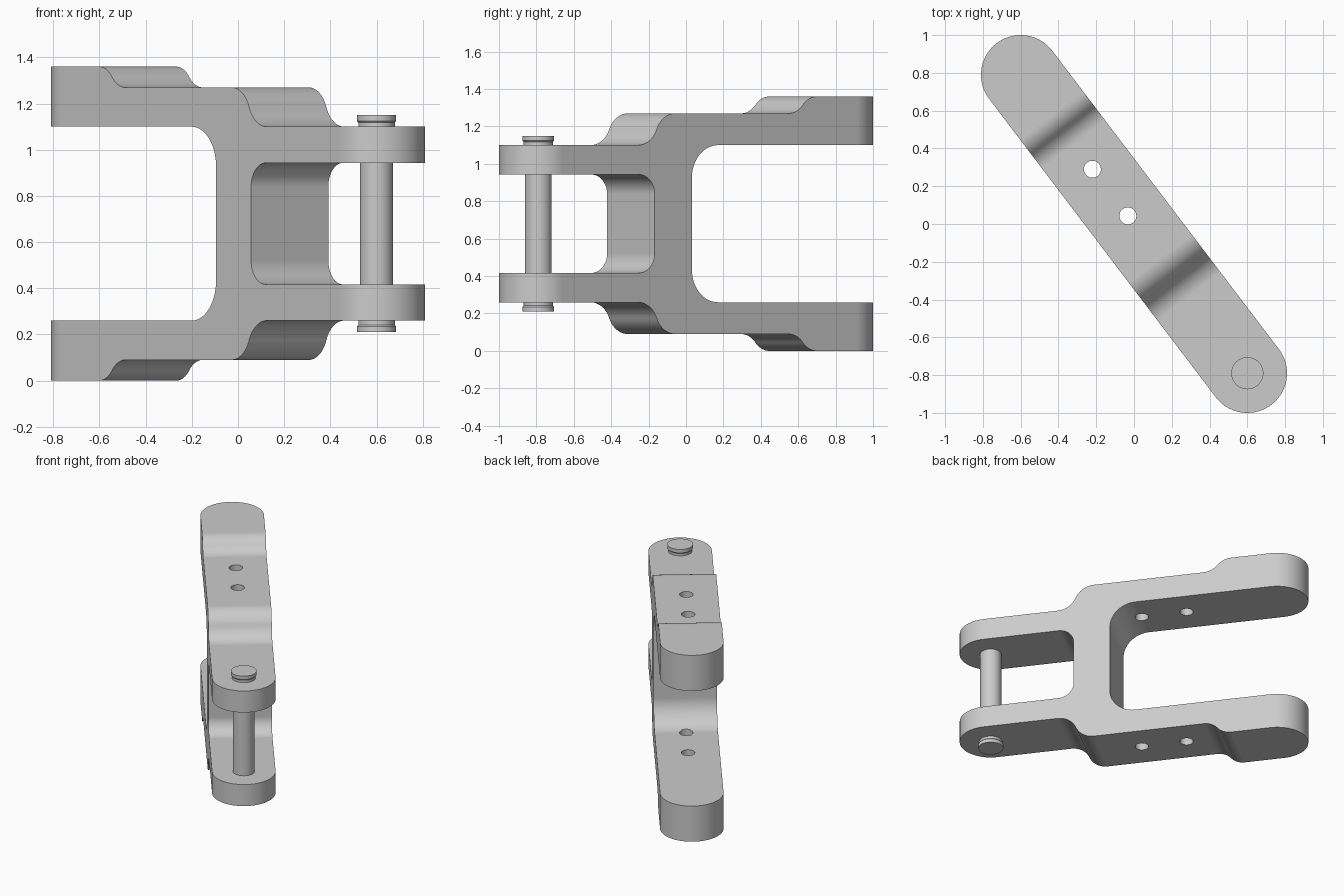
import bpy, bmesh
from math import sin, cos, asin, atan2, pi

if "Cube" in bpy.data.objects:
    bpy.data.objects.remove(bpy.data.objects["Cube"])

MID = 0.68                       # mirror height
END = (0.6, -0.79)               # centre of the pin end
ANGLE = atan2(END[1], END[0])
HALF = (END[0] ** 2 + END[1] ** 2) ** 0.5
R = 0.21                         # half width of the link


def arc(cx, cz, r, a0, a1, n=14):
    return [(cx + r * cos(a0 + (a1 - a0) * i / n),
             cz + r * sin(a0 + (a1 - a0) * i / n)) for i in range(n + 1)]


def step_down(x0, z0, x1, z1):
    """Smooth S-shaped drop made of two tangent arcs."""
    dx, dz = x1 - x0, z0 - z1
    r = (dx * dx + dz * dz) / (4 * dz)
    a = asin(dx / 2 / r)
    first = arc(x0, z0 - r, r, pi / 2, pi / 2 - a)
    second = arc(x1, z1 + r, r, -pi / 2 - a, -pi / 2)
    return first + second[1:]


def prism(name, points, vector):
    bm = bmesh.new()
    face = bm.faces.new([bm.verts.new(p) for p in points])
    ext = bmesh.ops.extrude_face_region(bm, geom=[face])
    verts = [g for g in ext["geom"] if isinstance(g, bmesh.types.BMVert)]
    bmesh.ops.translate(bm, verts=verts, vec=vector)
    bmesh.ops.recalc_face_normals(bm, faces=bm.faces)
    mesh = bpy.data.meshes.new(name)
    bm.to_mesh(mesh)
    bm.free()
    obj = bpy.data.objects.new(name, mesh)
    bpy.context.collection.objects.link(obj)
    return obj


def activate(obj):
    bpy.ops.object.select_all(action='DESELECT')
    obj.select_set(True)
    bpy.context.view_layer.objects.active = obj


def boolean(obj, cutter, operation):
    activate(obj)
    mod = obj.modifiers.new("cut", 'BOOLEAN')
    mod.operation, mod.solver, mod.object = operation, 'EXACT', cutter
    bpy.ops.object.modifier_apply(modifier=mod.name)
    bpy.data.objects.remove(cutter)


def smooth(obj):
    activate(obj)
    bpy.ops.object.shade_smooth_by_angle(angle=0.5)
    mod = obj.modifiers.new("normals", 'WEIGHTED_NORMAL')
    mod.keep_sharp = True


# H-shaped side profile: upper half, then its mirror
upper = (arc(-0.055, 0.925, 0.175, 0, pi / 2)
         + [(-1.3, 1.10), (-1.3, 1.36)]
         + step_down(-0.72, 1.36, -0.53, 1.27)
         + step_down(0.23, 1.27, 0.482, 1.10)
         + [(1.3, 1.10), (1.3, 0.943)]
         + arc(0.475, 0.838, 0.105, pi / 2, pi))
outline = upper + [(x, 2 * MID - z) for x, z in reversed(upper)]
link = prism("clevis_link", [(x, -0.3, z) for x, z in outline], (0, 0, 0))
bpy.data.objects.remove(link)
link = prism("clevis_link", [(x, -R, z) for x, z in outline], (0, 2 * R, 0))

# rounded ends: keep only what lies inside a long capsule
capsule = (arc(HALF, 0, R, -pi / 2, pi / 2, 40)
           + arc(-HALF, 0, R, pi / 2, 3 * pi / 2, 40))
# widen the straight sides slightly so they do not coincide with the link sides
capsule = [(x, y * 1.0005) for x, y in capsule]
boolean(link, prism("end_cutter", [(x, y, -0.1) for x, y in capsule], (0, 0, 1.6)),
        'INTERSECT')

# bolt holes through both arms
for s in (-0.364, -0.054):
    ring = [(x, y, -0.1) for x, y in arc(s, 0, 0.045, 0, 2 * pi, 32)[:-1]]
    boolean(link, prism("hole_cutter", ring, (0, 0, 1.6)), 'DIFFERENCE')

link.rotation_euler.z = ANGLE
smooth(link)

# pin with flanged heads, turned from a profile
half = [(0, 1.15), (0.085, 1.15), (0.085, 1.125), (0.079, 1.118),
        (0.079, 1.06), (0.072, 1.05)]
profile = half + [(r, 2 * MID - z) for r, z in reversed(half)]
bm = bmesh.new()
verts = [bm.verts.new((r, 0, z)) for r, z in profile]
edges = [bm.edges.new(p) for p in zip(verts, verts[1:])]
bmesh.ops.spin(bm, geom=verts + edges, cent=(0, 0, 0), axis=(0, 0, 1),
               angle=2 * pi, steps=48, use_duplicate=False)
bmesh.ops.remove_doubles(bm, verts=bm.verts, dist=1e-5)
bmesh.ops.recalc_face_normals(bm, faces=bm.faces)
mesh = bpy.data.meshes.new("pin")
bm.to_mesh(mesh)
bm.free()
pin = bpy.data.objects.new("pin", mesh)
bpy.context.collection.objects.link(pin)
pin.location = (END[0], END[1], 0)
smooth(pin)
